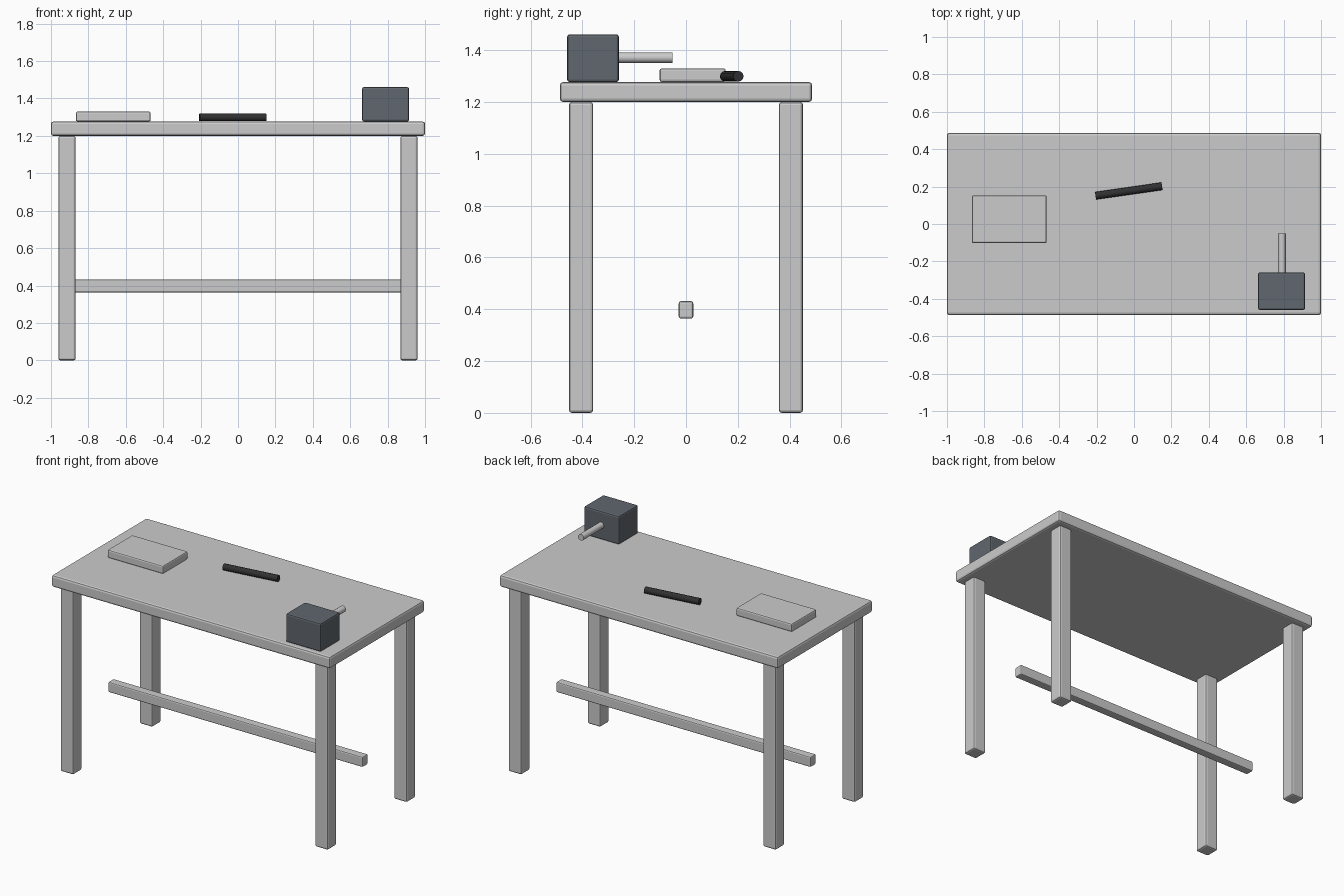
import bpy
from math import radians
from mathutils import Vector

if "Cube" in bpy.data.objects:
    bpy.data.objects.remove(bpy.data.objects["Cube"])


def material(name, rgb):
    m = bpy.data.materials.new(name)
    m.diffuse_color = (*rgb, 1)
    m.use_nodes = True
    m.node_tree.nodes["Principled BSDF"].inputs["Base Color"].default_value = m.diffuse_color
    return m


def finish(ob, name, bevel, mat):
    ob.name = name
    if bevel:
        mod = ob.modifiers.new("soft_edges", "BEVEL")
        mod.width = bevel
        mod.segments = 2
        mod.limit_method = "ANGLE"
    if mat:
        ob.data.materials.append(mat)
    return ob


def box(name, lo, hi, bevel=0.01, mat=None):
    lo, hi = Vector(lo), Vector(hi)
    bpy.ops.mesh.primitive_cube_add(size=1, location=(lo + hi) / 2)
    ob = bpy.context.object
    ob.scale = hi - lo
    bpy.ops.object.transform_apply(location=False, rotation=False, scale=True)
    return finish(ob, name, bevel, mat)


def rod(name, a, b, radius, sides, mat=None):
    a, b = Vector(a), Vector(b)
    bpy.ops.mesh.primitive_cylinder_add(vertices=sides, radius=radius,
                                        depth=(b - a).length, location=(a + b) / 2)
    ob = bpy.context.object
    ob.rotation_euler = (b - a).to_track_quat("Z", "Y").to_euler()
    bpy.ops.object.shade_smooth_by_angle(angle=radians(40))
    return finish(ob, name, 0, mat)


steel = material("dark_steel", (0.115, 0.135, 0.155))
black = material("black", (0.03, 0.03, 0.03))

# Table: top, four legs and centre stretcher
box("table_top", (-1, -0.487, 1.2), (1, 0.487, 1.277), 0.013)
for sx, side in ((-1, "left"), (1, "right")):
    for sy, end in ((-1, "front"), (1, "back")):
        cx, cy, h = sx * 0.914, sy * 0.405, 0.0465
        box(f"{end}_{side}_leg", (cx - h, cy - h, 0), (cx + h, cy + h, 1.2), 0.011)
box("stretcher", (-0.914, -0.028, 0.364), (0.914, 0.028, 0.431), 0.008)

# Book lying on the left
box("book", (-0.867, -0.102, 1.277), (-0.467, 0.153, 1.33), 0.009)

# Slim dark rod in the middle
rod("pencil", (-0.206, 0.151, 1.299), (0.15, 0.202, 1.299), 0.0205, 12, black)

# Crank box with its handle pointing back
box("crank_box", (0.663, -0.459, 1.277), (0.915, -0.259, 1.461), 0.01, steel)
rod("crank_handle", (0.791, -0.27, 1.371), (0.791, -0.052, 1.371), 0.0205, 16)
